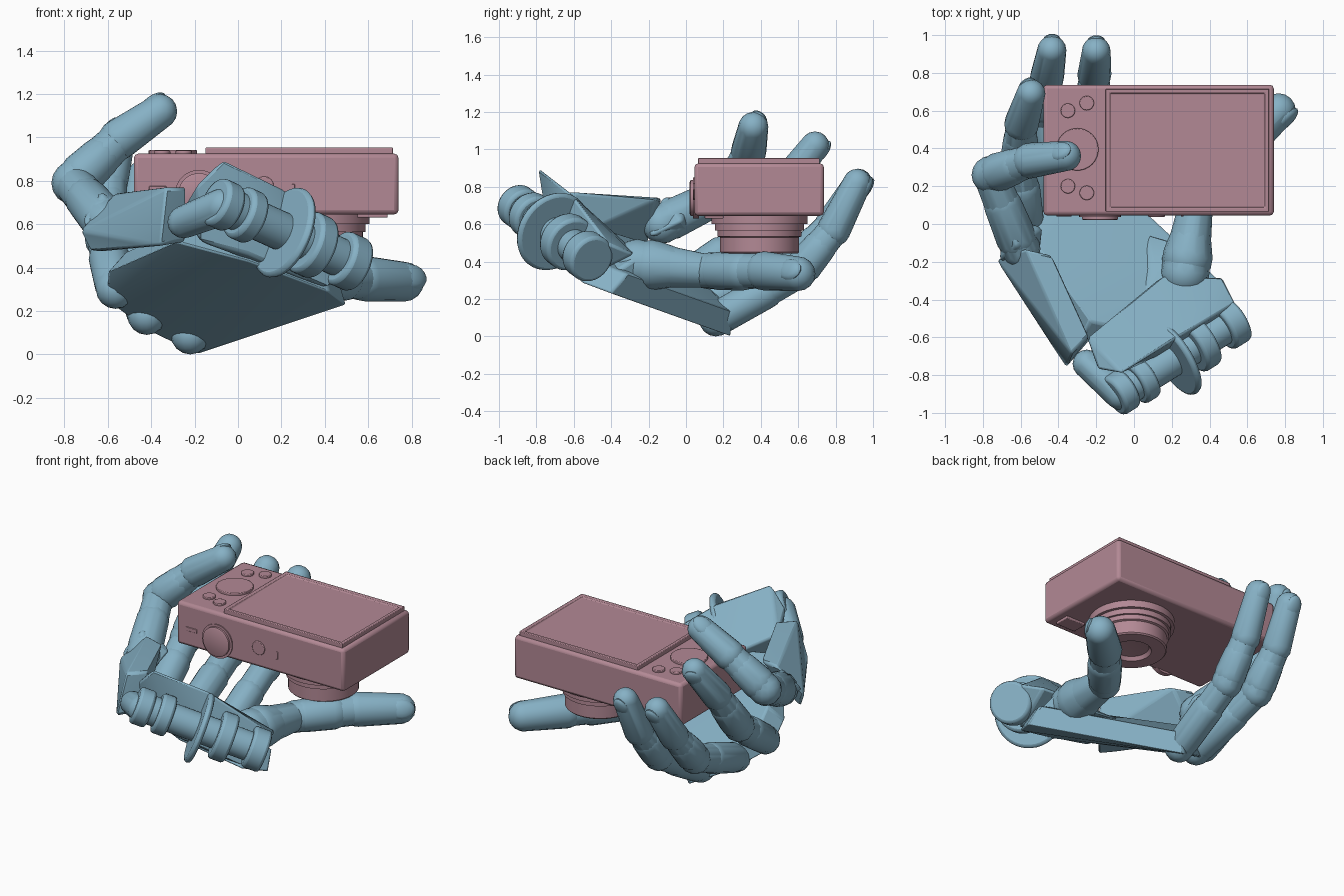
import bpy, bmesh, math
from mathutils import Vector as V

if "Cube" in bpy.data.objects:
    bpy.data.objects.remove(bpy.data.objects["Cube"])


def material(name, col):
    m = bpy.data.materials.new(name)
    m.diffuse_color = (*col, 1)
    m.use_nodes = True
    m.node_tree.nodes["Principled BSDF"].inputs["Base Color"].default_value = m.diffuse_color
    return m


BLUE = material("hand_blue", (0.24, 0.44, 0.56))
PINK = material("camera_pink", (0.45, 0.25, 0.30))


def finish(bm, name, mat, bevel=0, angle=32, seg=2):
    bmesh.ops.recalc_face_normals(bm, faces=bm.faces)
    me = bpy.data.meshes.new(name)
    bm.to_mesh(me)
    bm.free()
    ob = bpy.data.objects.new(name, me)
    bpy.context.collection.objects.link(ob)
    me.materials.append(mat)
    if bevel:
        b = ob.modifiers.new("bevel", 'BEVEL')
        b.width, b.segments = bevel, seg
        b.limit_method, b.angle_limit = 'ANGLE', math.radians(25)
    bpy.ops.object.select_all(action='DESELECT')
    ob.select_set(True)
    bpy.context.view_layer.objects.active = ob
    bpy.ops.object.shade_smooth_by_angle(angle=math.radians(angle))
    return ob


def hull(bm, pts):
    vs = [bm.verts.new(p) for p in pts]
    bmesh.ops.convex_hull(bm, input=vs)
    for v in vs:
        if v.is_valid and not v.link_faces:
            bm.verts.remove(v)


def ball(c, r, n=16, m=8):
    c = V(c)
    pts = [c + V((0, 0, r)), c - V((0, 0, r))]
    for i in range(1, m):
        t = math.pi * i / m
        for j in range(n):
            a = 2 * math.pi * j / n
            pts.append(c + r * V((math.sin(t) * math.cos(a), math.sin(t) * math.sin(a), math.cos(t))))
    return pts


def block(name, pts, bevel=0.02):
    bm = bmesh.new()
    hull(bm, pts)
    return finish(bm, name, BLUE, bevel)


def lathe(name, profile, origin, axis, mat, n=48, bevel=0):
    # profile of (radius, height) pairs turned about an axis
    bm = bmesh.new()
    q = V((0, 0, 1)).rotation_difference(V(axis).normalized())
    rings = [[bm.verts.new(V(origin) + q @ V((r * math.cos(2 * math.pi * i / n),
              r * math.sin(2 * math.pi * i / n), h))) for i in range(n)] for r, h in profile]
    for a, b in zip(rings, rings[1:]):
        for i in range(n):
            bm.faces.new((a[i], a[(i + 1) % n], b[(i + 1) % n], b[i]))
    bm.faces.new(rings[0])
    bm.faces.new(rings[-1])
    return finish(bm, name, mat, bevel)


def box(name, lo, hi, bevel, inset=None):
    bm = bmesh.new()
    lo, hi = V(lo), V(hi)
    bmesh.ops.create_cube(bm, size=1)
    for v in bm.verts:
        v.co = V(((lo[i] + hi[i]) / 2 + v.co[i] * (hi[i] - lo[i])) for i in range(3))
    if inset:
        bm.normal_update()
        top = max(bm.faces, key=lambda f: f.normal.z)
        bmesh.ops.inset_region(bm, faces=[top], thickness=inset[0])
        bmesh.ops.inset_region(bm, faces=[top], thickness=0.006)
        for v in top.verts:
            v.co.z -= inset[1]
    return finish(bm, name, PINK, bevel)


# Digits: tapered segments between joints, with a collar at each joint and a nail
def digit(name, joints, radii, nail):
    bm = bmesh.new()
    J = [V(p) for p in joints]
    for i in range(len(J) - 1):
        a, b = J[i], J[i + 1]
        last = i == len(J) - 2
        hull(bm, ball(a, radii[i]) + ball(b, radii[i + 1] * (1 if last else 0.9)))
        if not last:
            d = (b - a).normalized()
            hull(bm, ball(a + d * radii[i] * 0.6, radii[i] * 1.03)
                 + ball(a.lerp(b, 0.6), radii[i + 1] * 1.0))
    finish(bm, name, BLUE, 0, 40)
    d = (J[-1] - J[-2]).normalized()
    n = V(nail)
    n = (n - d * n.dot(d)).normalized()
    s = d.cross(n)
    r = radii[-1]
    c = J[-1] + n * r * 0.72 - d * r * 0.05
    bm = bmesh.new()
    hull(bm, [c + d * p.x * r * 0.9 + s * p.y * r * 0.66 + n * p.z * r * 0.32
              for p in ball((0, 0, 0), 1)])
    finish(bm, name + "_nail", BLUE, 0, 40)


digit("finger_one", [(-0.22, 0.16, 0.09), (-0.22, 0.60, 0.34), (-0.21, 0.79, 0.57), (-0.20, 0.915, 0.82)],
      [0.09, 0.094, 0.09, 0.076], (0, 0.8, -0.4))
digit("finger_two", [(-0.42, 0.08, 0.18), (-0.47, 0.58, 0.38), (-0.46, 0.78, 0.60), (-0.435, 0.92, 0.82)],
      [0.09, 0.096, 0.09, 0.077], (0, 0.8, -0.4))
digit("finger_three", [(-0.565, -0.02, 0.30), (-0.61, 0.32, 0.53), (-0.595, 0.53, 0.81), (-0.545, 0.69, 1.02)],
      [0.09, 0.096, 0.092, 0.076], (-0.3, 0.8, -0.3))
digit("finger_four", [(-0.60, -0.13, 0.60), (-0.76, 0.26, 0.79), (-0.55, 0.335, 0.99), (-0.36, 0.36, 1.12)],
      [0.105, 0.10, 0.095, 0.08], (-0.35, 0.4, 0.7))
digit("thumb", [(0.27, -0.26, 0.39), (0.33, 0.12, 0.35), (0.58, 0.42, 0.35), (0.765, 0.60, 0.335)],
      [0.13, 0.098, 0.105, 0.092], (0.7, -0.5, 0.3))

# Palm: a tilted plate following the knuckle line
base = [(-0.19, 0.24, 0.0), (-0.42, 0.13, 0.11), (-0.61, -0.02, 0.25), (-0.60, -0.17, 0.38),
        (-0.28, -0.62, 0.52), (0.05, -0.69, 0.43), (0.42, -0.56, 0.29), (0.50, -0.40, 0.23)]
up = V((0.21, 0.54, 0.82)) * 0.12
mid = V((-0.06, -0.22, 0.29))
block("palm", [V(p) for p in base] + [mid + (V(p) - mid) * 0.9 + up for p in base], 0.012)
block("thumb_mount", [(0.10, -0.26, 0.42), (0.40, -0.27, 0.42), (0.06, -0.05, 0.27), (0.30, -0.12, 0.30),
                      (0.0, -0.5, 0.5), (0.45, -0.45, 0.3), (0.02, -0.4, 0.35)])
block("side_hand_box", [(-0.57, -0.13, 0.74), (-0.44, -0.16, 0.73), (-0.24, -0.60, 0.77), (-0.33, -0.69, 0.77),
                        (-0.73, -0.19, 0.57), (-0.68, -0.22, 0.47), (-0.36, -0.76, 0.50), (-0.24, -0.62, 0.52)], 0.015)
block("finger_four_hinge", [(-0.72, -0.20, 0.60), (-0.50, -0.20, 0.53), (-0.68, 0.02, 0.74), (-0.62, -0.12, 0.75),
                            (-0.48, -0.02, 0.62), (-0.60, 0.02, 0.56)], 0.015)

# Wrist block and the row of discs on its hinge
block("wrist_block", [(-0.25, -0.60, 0.68), (-0.19, -0.77, 0.78), (-0.07, -0.79, 0.90), (0.20, -0.62, 0.77),
                      (0.54, -0.42, 0.50), (0.47, -0.28, 0.44), (0.15, -0.27, 0.45),
                      (-0.18, -0.72, 0.52), (0.42, -0.56, 0.30), (0.05, -0.72, 0.46)], 0.015)
start, hinge = V((-0.07, -0.89, 0.69)), V((0.62, 0.39, -0.28))
for i, (t, r, w) in enumerate([(0.0, 0.115, 0.10), (0.17, 0.125, 0.09), (0.46, 0.22, 0.04),
                               (0.66, 0.15, 0.10), (0.93, 0.13, 0.11)]):
    lathe(f"wrist_disc_{i + 1}", [(r, -w / 2), (r, w / 2)], start + hinge * t, hinge, BLUE, 40, 0.018)
lathe("wrist_axle", [(0.09, 0), (0.09, 0.70)], start, hinge, BLUE, 32)
bm = bmesh.new()
hull(bm, ball((-0.25, -0.74, 0.61), 0.075) + ball((-0.07, -0.90, 0.68), 0.085))
finish(bm, "wrist_knob", BLUE, 0, 40)

# Camera body with raised screen
box("camera_body", (-0.48, 0.045, 0.645), (0.74, 0.737, 0.925), 0.02)
box("camera_screen", (-0.15, 0.065, 0.91), (0.715, 0.715, 0.953), 0.004, (0.03, 0.012))
box("camera_foot", (0.55, 0.10, 0.63), (0.69, 0.20, 0.66), 0.005)

# Stepped lens pointing down, with recessed glass
lathe("camera_lens", [(0.257, 0), (0.257, 0.05), (0.238, 0.05), (0.238, 0.085), (0.225, 0.085),
                      (0.225, 0.115), (0.212, 0.12), (0.212, 0.2), (0.204, 0.208), (0.12, 0.208),
                      (0.105, 0.185), (0.06, 0.18)], (0.35, 0.393, 0.65), (0, 0, -1), PINK)

# Buttons on the screen side and controls on the front side
for i, (x, y, r, h) in enumerate([(-0.30, 0.395, 0.112, 0.016), (-0.35, 0.60, 0.038, 0.014), (-0.25, 0.64, 0.038, 0.014),
                                  (-0.35, 0.20, 0.038, 0.014), (-0.25, 0.165, 0.038, 0.014)]):
    lathe(f"camera_button_{i + 1}", [(r, -0.02), (r, h)], (x, y, 0.925), (0, 0, 1), PINK, 32, 0.004)
lathe("camera_dial", [(0.11, -0.02), (0.11, 0.012), (0.095, 0.012), (0.095, 0.025), (0.085, 0.03)],
      (-0.18, 0.05, 0.74), (0, -1, 0), PINK)
lathe("camera_knob", [(0.045, -0.02), (0.045, 0.012)], (0.12, 0.05, 0.775), (0, -1, 0), PINK, 32, 0.004)
box("camera_slot", (-0.41, 0.04, 0.75), (-0.33, 0.06, 0.775), 0.003)
box("camera_slit", (0.248, 0.04, 0.735), (0.262, 0.06, 0.785), 0.003)
